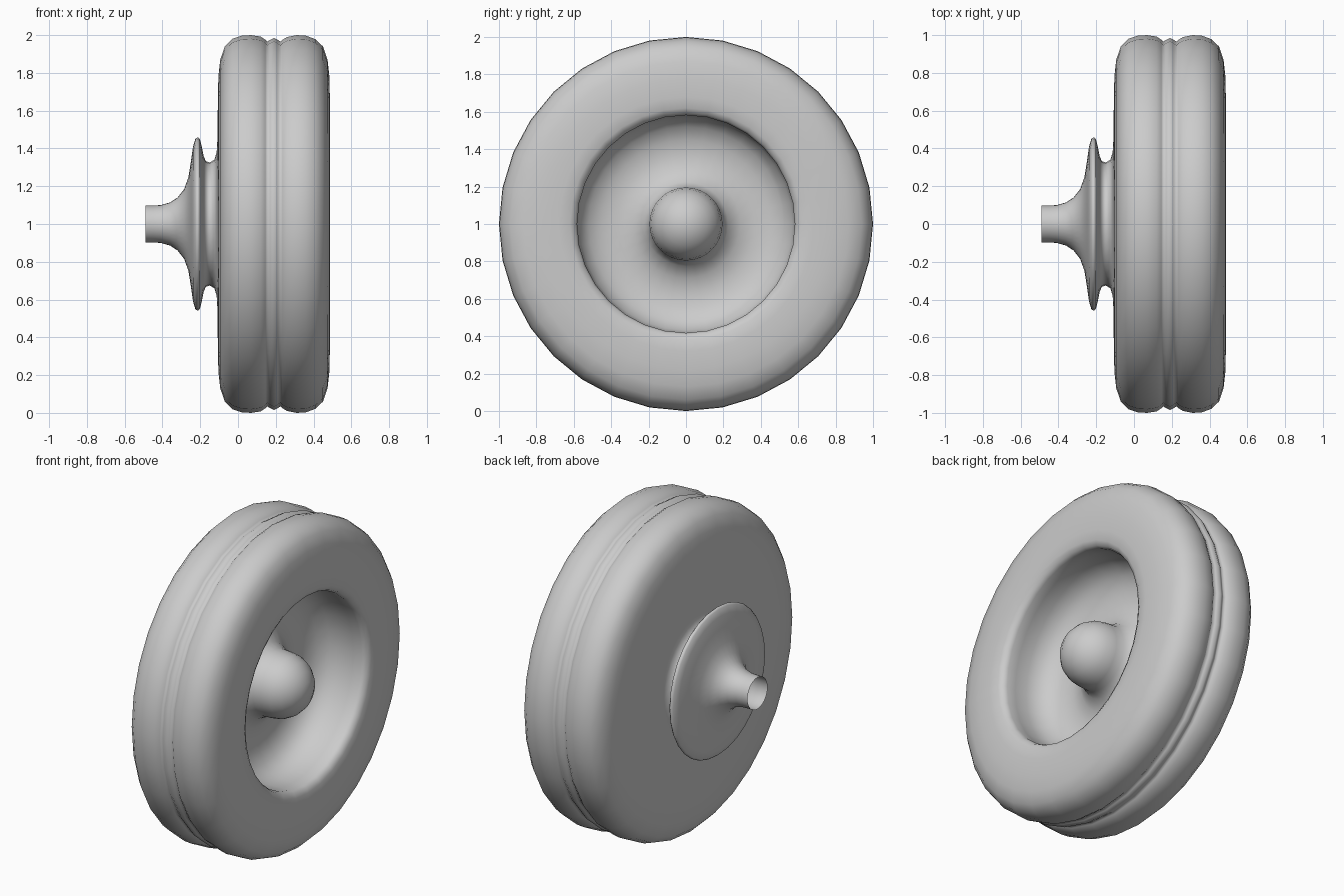
import bpy, bmesh, math

SIDES = 32

# Half-section of the wheel as (x, radius), from open axle end round to hub tip
axle = [(-0.49, 0.098), (-0.45, 0.098), (-0.41, 0.10), (-0.36, 0.114), (-0.32, 0.14),
        (-0.285, 0.185), (-0.262, 0.25), (-0.248, 0.34), (-0.238, 0.41)]
flange = [(-0.226, 0.45), (-0.214, 0.46), (-0.202, 0.45), (-0.192, 0.41),
          (-0.182, 0.36), (-0.17, 0.332), (-0.15, 0.326), (-0.125, 0.34), (-0.113, 0.38)]
tyre = [(-0.109, 0.45), (-0.107, 0.62), (-0.104, 0.78), (-0.094, 0.87), (-0.07, 0.94),
        (-0.03, 0.98), (0.02, 0.997), (0.07, 1.0), (0.12, 0.992), (0.145, 0.975),
        (0.155, 0.965), (0.17, 0.975), (0.19, 0.985), (0.21, 0.975), (0.225, 0.965),
        (0.235, 0.975), (0.26, 0.99), (0.31, 1.0), (0.36, 0.997), (0.41, 0.978),
        (0.45, 0.94), (0.474, 0.87), (0.484, 0.78), (0.486, 0.68), (0.48, 0.62)]
dish = [(0.465, 0.592), (0.44, 0.582), (0.38, 0.585), (0.30, 0.585), (0.23, 0.568),
        (0.175, 0.52), (0.145, 0.45), (0.135, 0.37), (0.15, 0.29), (0.19, 0.225)]
hub = [(0.24, 0.198)] + [(0.29 + 0.195 * math.sin(t), 0.195 * math.cos(t))
                         for t in [math.radians(a) for a in (0, 18, 36, 54, 72)]]
profile = axle + flange + tyre + dish + hub

# Revolve the section around the horizontal axle
bm = bmesh.new()
rings = []
for x, r in profile:
    rings.append([bm.verts.new((x, r * math.sin(2 * math.pi * i / SIDES),
                                1 + r * math.cos(2 * math.pi * i / SIDES)))
                  for i in range(SIDES)])
for a, b in zip(rings, rings[1:]):
    for i in range(SIDES):
        j = (i + 1) % SIDES
        bm.faces.new((a[i], b[i], b[j], a[j]))

# Close the hub tip
tip = bm.verts.new((0.485, 0, 1))
for i in range(SIDES):
    bm.faces.new((rings[-1][i], tip, rings[-1][(i + 1) % SIDES]))
# Make the faces point outward (outermost tread face must face away from the axle)
bm.normal_update()
top = max(bm.faces, key=lambda f: f.calc_center_median().z)
if top.normal.z < 0:
    bmesh.ops.reverse_faces(bm, faces=bm.faces[:])

mesh = bpy.data.meshes.new("wheel")
bm.to_mesh(mesh)
bm.free()
for p in mesh.polygons:
    p.use_smooth = True
wheel = bpy.data.objects.new("wheel", mesh)
bpy.context.collection.objects.link(wheel)
